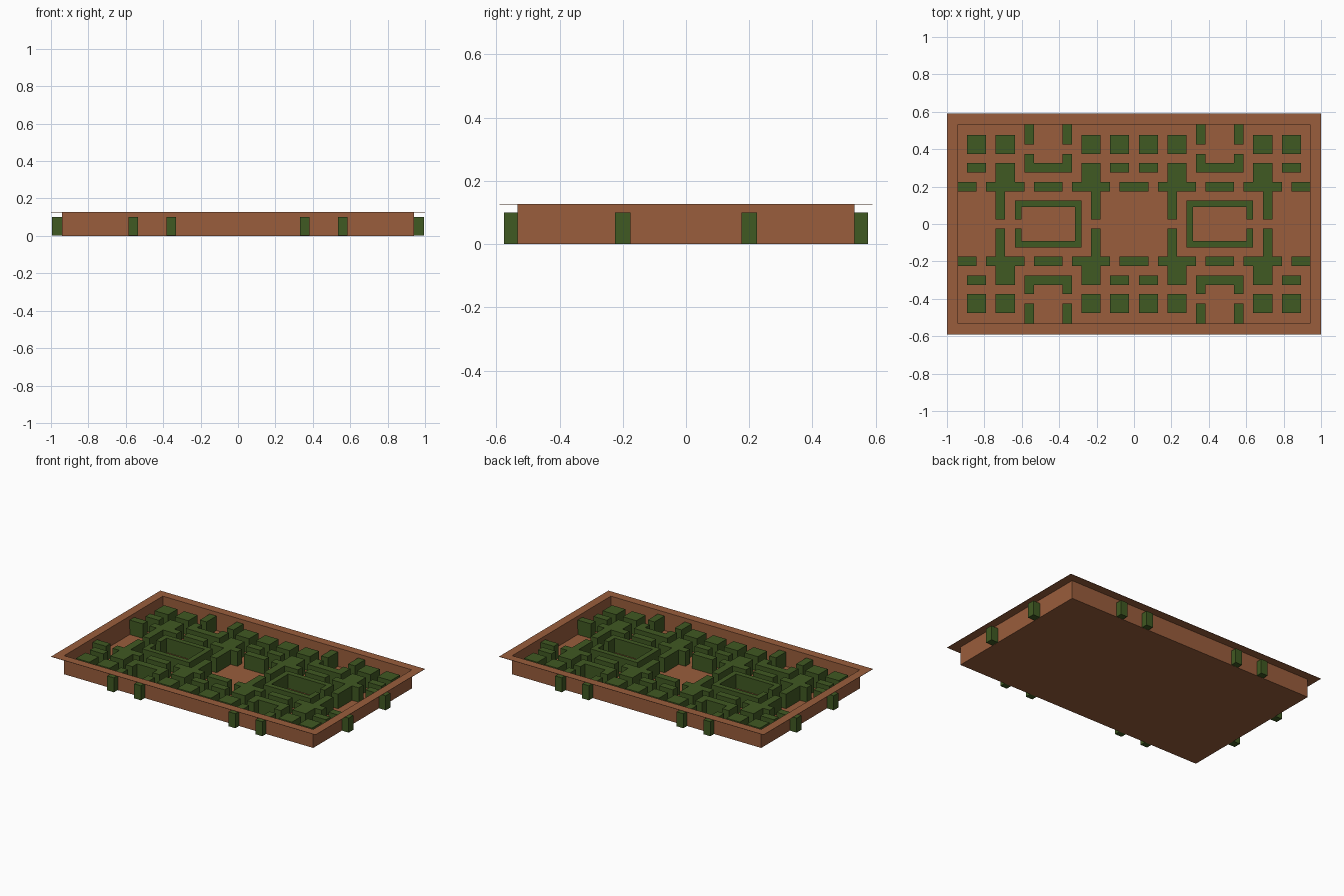
import bpy, bmesh

if "Cube" in bpy.data.objects:
    bpy.data.objects.remove(bpy.data.objects["Cube"])

UX, UY = 0.051, 0.05      # maze grid pitch in x and y
HEDGE_H = 0.10
RIM_Z = 0.125


def material(name, rgb):
    m = bpy.data.materials.new(name)
    m.diffuse_color = (*rgb, 1)
    m.use_nodes = True
    m.node_tree.nodes["Principled BSDF"].inputs["Base Color"].default_value = m.diffuse_color
    return m


brown = material("terracotta brown", (0.32, 0.11, 0.045))
green = material("hedge green", (0.051, 0.10, 0.016))


def finish(name, bm, mat):
    me = bpy.data.meshes.new(name)
    bm.to_mesh(me)
    bm.free()
    me.materials.append(mat)
    ob = bpy.data.objects.new(name, me)
    bpy.context.collection.objects.link(ob)
    return ob


# Tray: floor, upright walls and outward flange as one thin shell
bm = bmesh.new()
rings = []
for x, y, z in [(0.942, 0.533, 0), (0.942, 0.533, RIM_Z), (1.0, 0.59, RIM_Z)]:
    rings.append([bm.verts.new((sx * x, sy * y, z))
                  for sx, sy in [(-1, -1), (1, -1), (1, 1), (-1, 1)]])
bm.faces.new(rings[0][::-1])
for a, b in zip(rings, rings[1:]):
    for i in range(4):
        j = (i + 1) % 4
        bm.faces.new((a[i], a[j], b[j], b[i]))
tray = finish("tray", bm, brown)
shell = tray.modifiers.new("thickness", 'SOLIDIFY')
shell.thickness = 0.002
shell.offset = -1


def hedge(name, outlines, mirror_x=True, mirror_y=True):
    """Extrude grid outlines into hedges and repeat them across the axes."""
    bm = bmesh.new()
    for sx in ((1, -1) if mirror_x else (1,)):
        for sy in ((1, -1) if mirror_y else (1,)):
            for pts in outlines:
                f = bm.faces.new([bm.verts.new((sx * x * UX, sy * y * UY, 0.001))
                                  for x, y in pts])
                ext = bmesh.ops.extrude_face_region(bm, geom=[f], use_keep_orig=True)
                for v in ext["geom"]:
                    if isinstance(v, bmesh.types.BMVert):
                        v.co.z = HEDGE_H
    bmesh.ops.recalc_face_normals(bm, faces=bm.faces)
    return finish(name, bm, green)


def rect(x0, x1, y0, y1):
    return [(x0, y0), (x1, y0), (x1, y1), (x0, y1)]


# Square hedges and the short bars beside them
hedge("square_hedges", [rect(x, x + 2, 7.5, 9.5) for x in (0.5, 3.5, 12.5, 15.5)])
hedge("short_bars", [rect(x, x + 2, 5.5, 6.5) for x in (0.5, 15.5)])

# Bars along the cross row; the outer ones run through the wall
hedge("row_bars", [rect(7.5, 10.5, 3.5, 4.5)])
hedge("centre_bars", [rect(-1.5, 1.5, 3.5, 4.5)], mirror_x=False)
hedge("side_stubs", [rect(16.5, 19.5, 3.5, 4.5)])
hedge("end_stubs", [rect(6.5, 7.5, 8.5, 11.5), rect(10.5, 11.5, 8.5, 11.5)])

# U-shaped hedges
hedge("u_hedges", [[(6.5, 5.5), (11.5, 5.5), (11.5, 7.5), (10.5, 7.5),
                    (10.5, 6.5), (7.5, 6.5), (7.5, 7.5), (6.5, 7.5)]])


# Crosses: wide head, side arms, narrow stem
def cross(x, stem):
    return [(stem, 0.5), (stem + 1, 0.5), (stem + 1, 3.5), (x + 3, 3.5),
            (x + 3, 4.5), (x + 2, 4.5), (x + 2, 6.5), (x, 6.5),
            (x, 4.5), (x - 1, 4.5), (x - 1, 3.5), (stem, 3.5)]


hedge("inner_crosses", [[p for p in cross(3.5, 3.5)][:-1] + [(3.5, 3.5)]])
hedge("outer_crosses", [cross(12.5, 13.5)])

# C-shaped pens with a gap on the outer side
t, h = 0.7, 1.8
hedge("pens", [[(12.5, 0.5), (12.5, 2.5), (5.5, 2.5), (5.5, -2.5),
                (12.5, -2.5), (12.5, -0.5), (12.5 - t, -0.5), (12.5 - t, -h),
                (5.5 + t, -h), (5.5 + t, h), (12.5 - t, h), (12.5 - t, 0.5)]],
      mirror_y=False)
